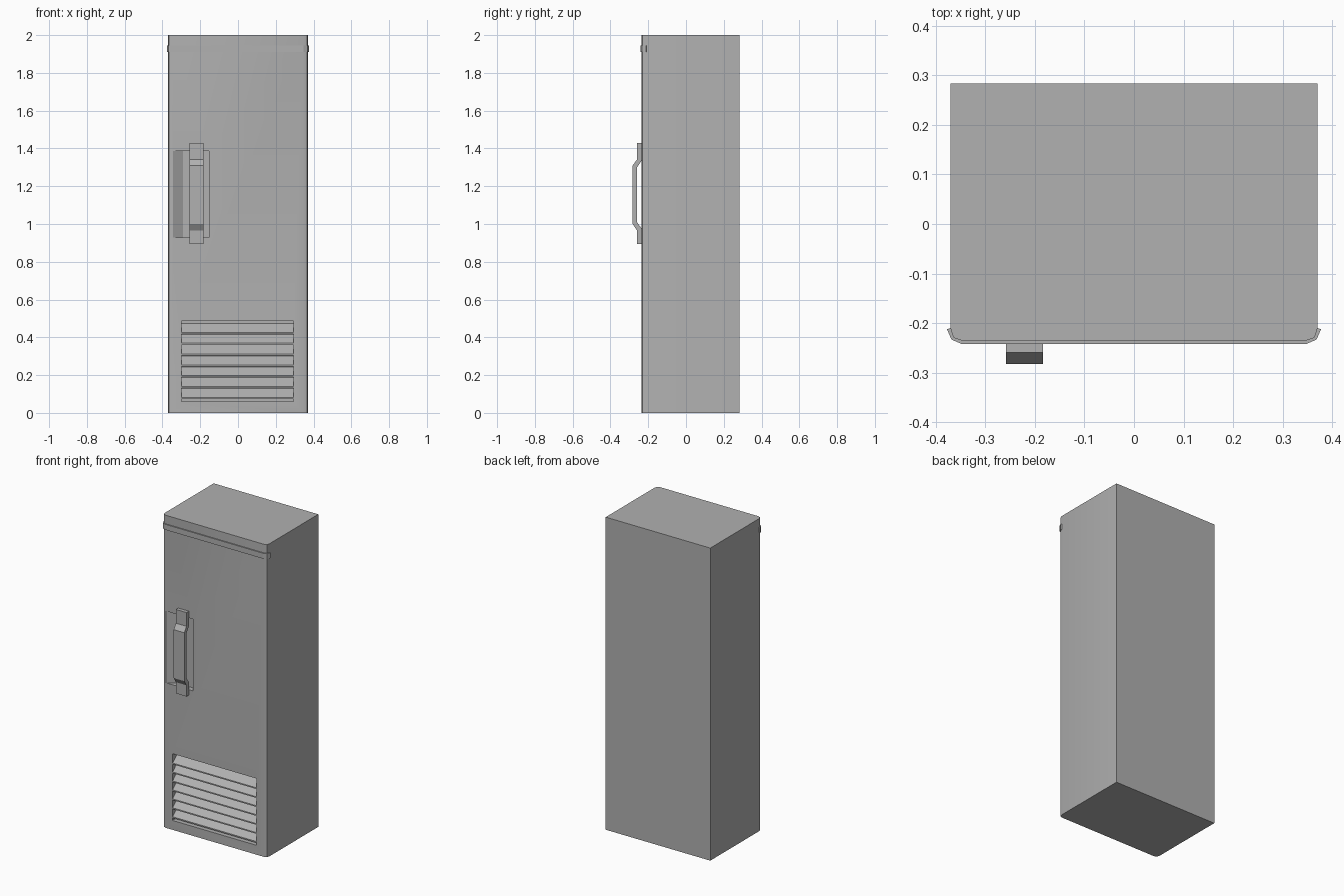
import bpy, bmesh
from mathutils import Vector

if "Cube" in bpy.data.objects:
    bpy.data.objects.remove(bpy.data.objects["Cube"])

# Dark grey finish shared by every part
grey = bpy.data.materials.new("dark_grey")
grey.diffuse_color = (0.44, 0.44, 0.44, 1)
grey.use_nodes = True
grey.node_tree.nodes["Principled BSDF"].inputs["Base Color"].default_value = grey.diffuse_color


def prism(name, profile, direction):
    """Extrude a closed 3D polygon along a direction."""
    bm = bmesh.new()
    face = bm.faces.new([bm.verts.new(p) for p in profile])
    ext = bmesh.ops.extrude_face_region(bm, geom=[face])
    verts = [g for g in ext["geom"] if isinstance(g, bmesh.types.BMVert)]
    bmesh.ops.translate(bm, verts=verts, vec=Vector(direction))
    bmesh.ops.recalc_face_normals(bm, faces=bm.faces[:])
    mesh = bpy.data.meshes.new(name)
    bm.to_mesh(mesh)
    bm.free()
    mesh.materials.append(grey)
    ob = bpy.data.objects.new(name, mesh)
    bpy.context.collection.objects.link(ob)
    return ob


def plan_prism(name, pts, z0, z1):
    return prism(name, [(x, y, z0) for x, y in pts], (0, 0, z1 - z0))


def side_prism(name, pts, x0, x1):
    return prism(name, [(x0, y, z) for y, z in pts], (x1 - x0, 0, 0))


def mirrored(pts):
    return pts + [(-x, y) for x, y in reversed(pts)]


def cut(target, cutter):
    cutter.hide_render = True
    mod = target.modifiers.new("cut", "BOOLEAN")
    mod.operation = "DIFFERENCE"
    mod.solver = "EXACT"
    mod.object = cutter
    bpy.context.view_layer.objects.active = target
    bpy.ops.object.modifier_apply(modifier=mod.name)
    bpy.data.objects.remove(cutter)


FRONT = -0.235
corner = [(-0.37, -0.21), (-0.364, -0.229), (-0.347, FRONT)]

# Cabinet body with softened front corners
body = plan_prism("cabinet_body", mirrored([(-0.37, 0.283)] + corner), 0, 2)

# Finger recess behind the handle, sloped on its left side
cut(body, plan_prism("finger_cutter",
                     [(-0.345, -0.30), (-0.345, FRONT), (-0.29, -0.202),
                      (-0.153, -0.202), (-0.153, -0.30)], 0.928, 1.387))

# Vent opening
cut(body, side_prism("vent_cutter", [(-0.30, 0.06), (-0.30, 0.487), (-0.18, 0.487), (-0.18, 0.06)],
                     -0.30, 0.295))

# Louvre slats
for i in range(7):
    z = 0.418 - 0.0573 * i
    side_prism(f"vent_slat_{i + 1}",
               [(-0.232, z), (-0.232, z + 0.008), (-0.18, z + 0.055), (-0.18, z + 0.047)],
               -0.30, 0.295)

# Trim band wrapping round the front near the top
outer = [(-0.377, -0.212), (-0.368, -0.233), (-0.347, -0.242)]
plan_prism("top_trim", mirrored(outer) + mirrored(corner)[::-1], 1.91, 1.945)

# Bent bar handle
side_prism("door_handle",
           [(-0.259, 1.43), (-0.259, 1.342), (-0.282, 1.31), (-0.282, 1.00),
            (-0.259, 0.965), (-0.259, 0.893), (-0.235, 0.893), (-0.235, 0.975),
            (-0.259, 1.01), (-0.259, 1.30), (-0.235, 1.335), (-0.235, 1.43)],
           -0.258, -0.183)

# Rounded corners shade softly, real edges stay sharp
bpy.ops.object.select_all(action="DESELECT")
body.select_set(True)
bpy.context.view_layer.objects.active = body
bpy.ops.object.shade_smooth_by_angle(angle=0.52)
